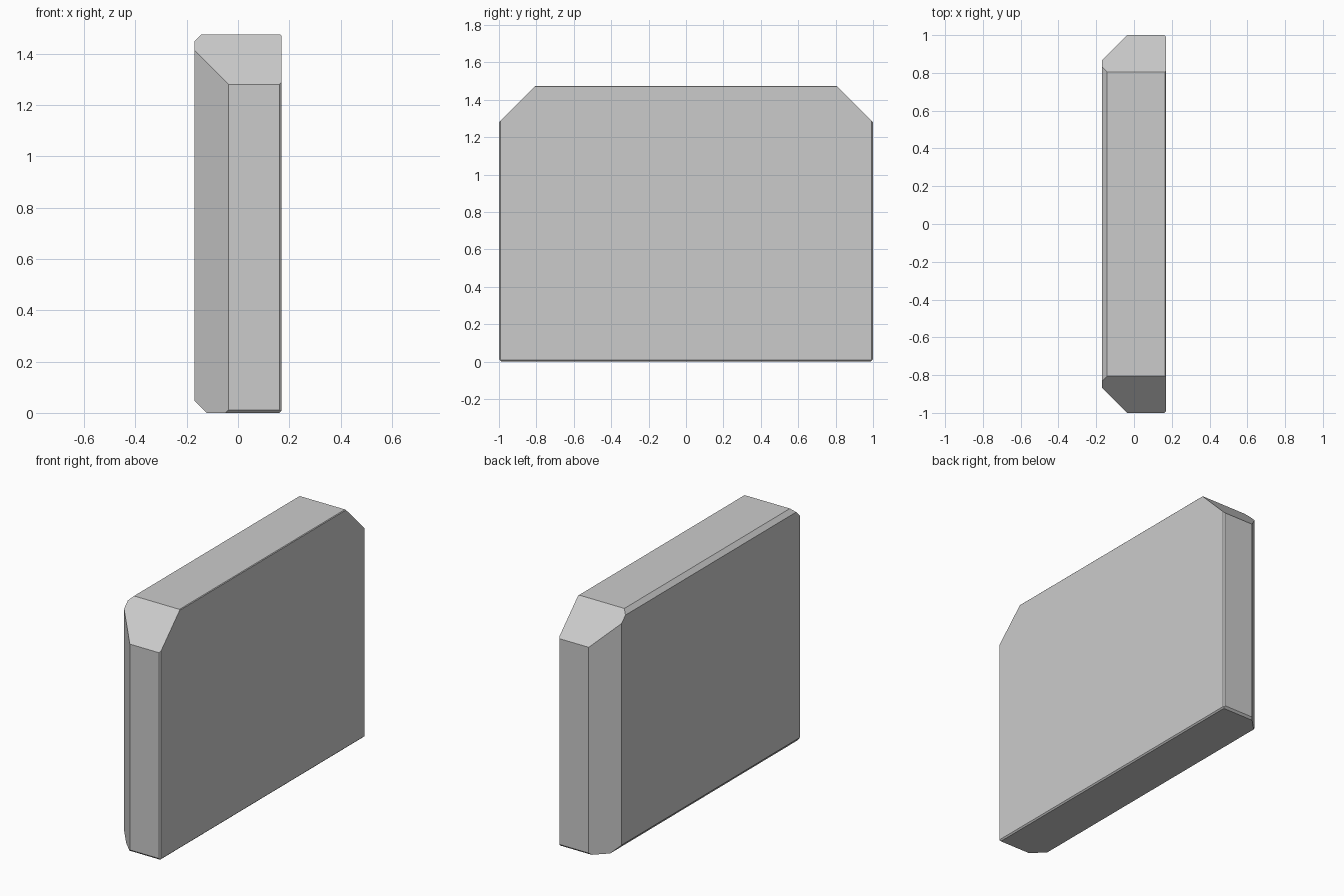
import bpy, bmesh
from mathutils import Vector

if "Cube" in bpy.data.objects:
    bpy.data.objects.remove(bpy.data.objects["Cube"])

X, Y, H = 0.169, 1.0, 1.474   # half thickness, half length, height

# Solid block
bm = bmesh.new()
bmesh.ops.create_cube(bm, size=1)
for v in bm.verts:
    v.co = Vector((v.co.x * 2 * X, v.co.y * 2 * Y, (v.co.z + 0.5) * H))


def chamfer(direction, size):
    """Slice a 45 degree chamfer off the box edge lying in this direction."""
    n = Vector(direction)
    corner = Vector((n.x * X, n.y * Y, H if n.z > 0 else 0))
    axis = 0 if n.x else 1
    point = corner.copy()
    point[axis] -= n[axis] * size
    geom = bm.verts[:] + bm.edges[:] + bm.faces[:]
    cut = bmesh.ops.bisect_plane(bm, geom=geom, dist=1e-6, plane_co=point,
                                 plane_no=n.normalized(), clear_outer=True)
    rim = [e for e in cut['geom_cut'] if isinstance(e, bmesh.types.BMEdge)]
    bmesh.ops.holes_fill(bm, edges=rim, sides=0)


# Both ends: big top corners, wide left edges, fine right and bottom edges
for s in (-1, 1):
    chamfer((0, s, 1), 0.194)
    chamfer((-1, s, 0), 0.132)
    chamfer((1, s, 0), 0.008)
    chamfer((0, s, -1), 0.012)

# Long edges along the top and bottom
chamfer((-1, 0, 1), 0.025)
chamfer((-1, 0, -1), 0.046)
chamfer((1, 0, 1), 0.004)
chamfer((1, 0, -1), 0.008)

bmesh.ops.recalc_face_normals(bm, faces=bm.faces[:])
mesh = bpy.data.meshes.new("chamfered_slab")
bm.to_mesh(mesh)
bm.free()
slab = bpy.data.objects.new("chamfered_slab", mesh)
bpy.context.collection.objects.link(slab)
